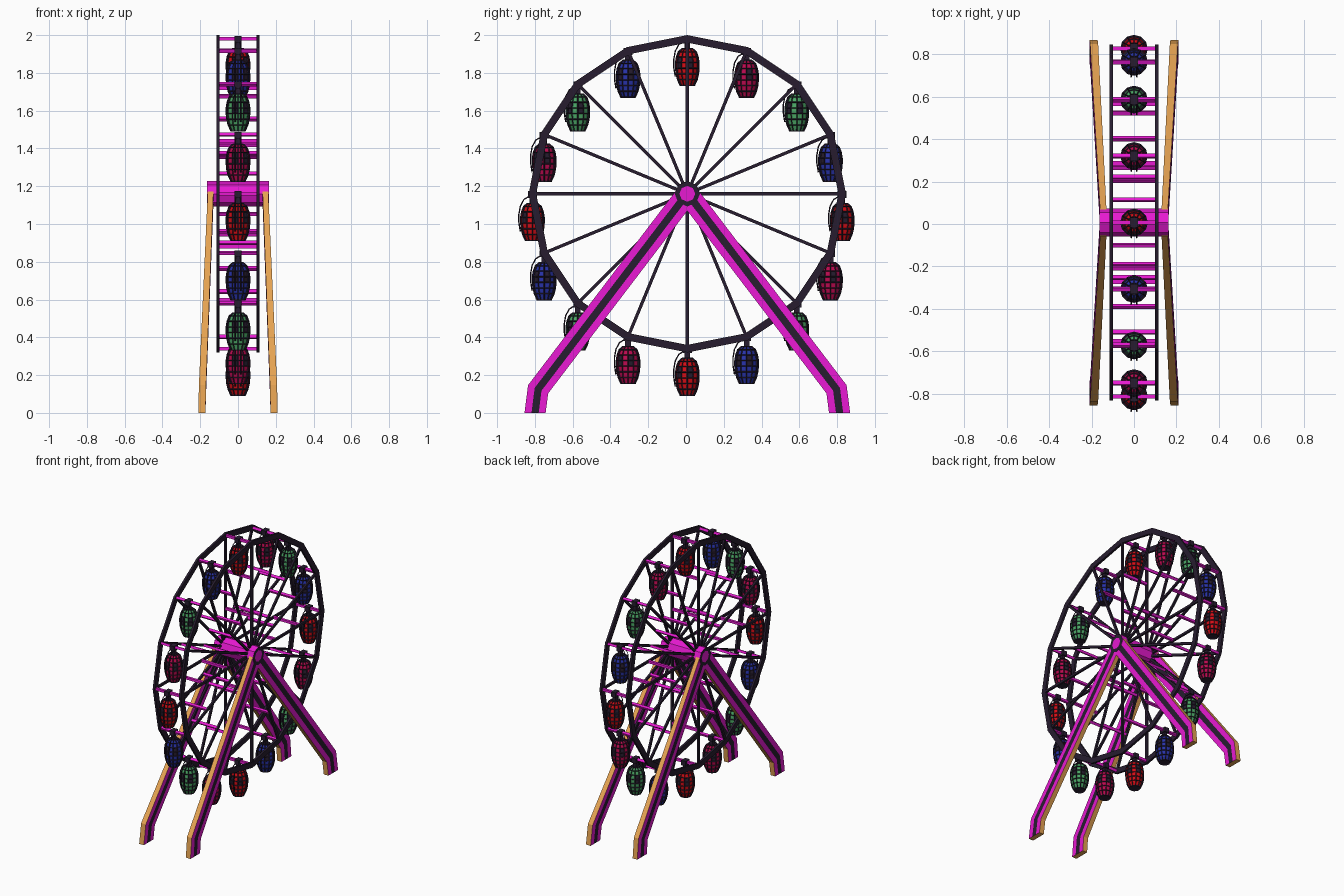
import bpy, bmesh, math
from mathutils import Matrix, Vector

if "Cube" in bpy.data.objects:
    bpy.data.objects.remove(bpy.data.objects["Cube"])

CY, CZ, N = 0.007, 1.160, 16      # wheel centre and side count
RP = 0.82                         # pivot radius


def mat(name, c):
    m = bpy.data.materials.new(name)
    m.diffuse_color = (*c, 1)
    m.use_nodes = True
    m.node_tree.nodes["Principled BSDF"].inputs["Base Color"].default_value = m.diffuse_color
    return m


MAGENTA = mat("magenta", (0.80, 0.010, 0.64))
DARK = mat("dark_plum", (0.020, 0.012, 0.028))
ORANGE = mat("orange", (0.80, 0.37, 0.085))
CABIN = [mat("red", (0.66, 0.004, 0.008)), mat("crimson", (0.50, 0.003, 0.08)),
         mat("green", (0.07, 0.38, 0.13)), mat("blue", (0.022, 0.033, 0.40))]


def to_mesh(name, bm, mats):
    bmesh.ops.recalc_face_normals(bm, faces=bm.faces[:])
    me = bpy.data.meshes.new(name)
    bm.to_mesh(me)
    bm.free()
    for m in mats:
        me.materials.append(m)
    return me


def add(name, me, loc=(0, 0, 0)):
    ob = bpy.data.objects.new(name, me)
    ob.location = loc
    bpy.context.collection.objects.link(ob)
    return ob


def polar(r, i):
    a = 2 * math.pi * i / N
    return CY + r * math.sin(a), CZ + r * math.cos(a)


def box(bm, loc, size, rx=0.0):
    M = Matrix.Translation(loc) @ Matrix.Rotation(rx, 4, 'X') @ Matrix.Diagonal((*size, 1))
    bmesh.ops.create_cube(bm, size=1, matrix=M)


# Two 16-sided rims with their spokes
for side, sx in (("left", -1), ("right", 1)):
    bm = bmesh.new()
    loops = []
    for i in range(N):
        loops.append([bm.verts.new((sx * x, *polar(r, i)))
                      for x, r in ((0.099, 0.80), (0.115, 0.80), (0.115, 0.84), (0.099, 0.84))])
    for i in range(N):
        a, b = loops[i], loops[(i + 1) % N]
        for k in range(4):
            bm.faces.new((a[k], a[(k + 1) % 4], b[(k + 1) % 4], b[k]))
    add(side + "_rim", to_mesh(side + "_rim", bm, [DARK]))
    bm = bmesh.new()
    for i in range(N):
        box(bm, (sx * 0.107, *polar(0.425, i)), (0.014, 0.017, 0.77), -2 * math.pi * i / N)
    add(side + "_spokes", to_mesh(side + "_spokes", bm, [DARK]))

# Cross rungs joining the rims and the spokes
bm = bmesh.new()
for r in (0.28, 0.56, RP):
    for i in range(N):
        box(bm, (0, *polar(r, i)), (0.204, 0.017, 0.019), -2 * math.pi * i / N)
add("rungs", to_mesh("rungs", bm, [MAGENTA]))

# Octagonal hub with a dark ring around each end face
bm = bmesh.new()
bmesh.ops.create_cone(bm, cap_ends=True, segments=8, radius1=0.067, radius2=0.067, depth=0.326,
                      matrix=Matrix.Translation((0, CY, CZ)) @ Matrix.Rotation(math.pi / 2, 4, 'Y'))
caps = [f for f in bm.faces if len(f.verts) == 8]
bmesh.ops.inset_individual(bm, faces=caps, thickness=0.025)
for f in bm.faces:
    if len(f.verts) == 4 and abs(f.calc_center_median().x) > 0.15:
        f.material_index = 1
add("hub", to_mesh("hub", bm, [MAGENTA, DARK]))

# Four bent legs: magenta sides, dark stripe, orange edges
PATH = [((0.018, 1.139), (0.795, 0.607), 0.145), ((0.79, 0.125), (0.95, 0.39), 0.188),
        ((0.806, 0.0), (1, 0), 0.191)]
OFFS = (-0.056, -0.019, 0.019, 0.056)
for sx in (-1, 1):
    for sy in (-1, 1):
        bm = bmesh.new()
        g = []
        for (y, z), n, x in PATH:
            t = 0.015 if z > 1 else 0.019
            g.append([[bm.verts.new((sx * (x + k * t), CY + sy * (y + n[0] * o), z + n[1] * o))
                       for o in OFFS] for k in (-1, 1)])

        def face(vs, m):
            bm.faces.new(vs).material_index = m
        for i in range(2):
            a, b = g[i], g[i + 1]
            for k in range(2):
                for j in range(3):
                    face((a[k][j], a[k][j + 1], b[k][j + 1], b[k][j]), 1 if j == 1 else 0)
            for j in (0, 3):
                face((a[0][j], a[1][j], b[1][j], b[0][j]), 2)
        for s in (g[0], g[2]):
            for j in range(3):
                face((s[0][j], s[0][j + 1], s[1][j + 1], s[1][j]), 2)
        name = ("left" if sx < 0 else "right") + ("_front_leg" if sy < 0 else "_back_leg")
        add(name, to_mesh(name, bm, [MAGENTA, DARK, ORANGE]))

# Barrel-shaped cabin, lathed below its pivot
PROFILE = [(0.026, -0.052), (0.045, -0.068), (0.055, -0.095), (0.060, -0.125), (0.060, -0.155),
           (0.057, -0.185), (0.050, -0.215), (0.036, -0.247)]
SEG = 12


def lathe(grow, windows):
    bm = bmesh.new()
    rows = [[bm.verts.new(((r + grow) * math.cos(2 * math.pi * s / SEG),
                           (r + grow) * math.sin(2 * math.pi * s / SEG), z)) for s in range(SEG)]
            for r, z in PROFILE]
    for i in range(len(rows) - 1):
        for s in range(SEG):
            t = (s + 1) % SEG
            f = bm.faces.new((rows[i][s], rows[i][t], rows[i + 1][t], rows[i + 1][s]))
            if windows and i in (2, 3) and s % 2 == 0:
                f.material_index = 1
    for row in (rows[0], rows[-1]):
        bm.faces.new(row).material_index = 1 if windows else 0
    return bm


bodies = [to_mesh("cabin_body", lathe(0, True), [m, DARK]) for m in CABIN]
cage_mesh = to_mesh("cabin_cage", lathe(0.001, False), [DARK])

# Hanger block and neck at the pivot
bm = bmesh.new()
box(bm, (0, 0, -0.004), (0.036, 0.048, 0.036))
box(bm, (0, 0, -0.038), (0.022, 0.03, 0.04))
hanger_mesh = to_mesh("cabin_hanger", bm, [DARK])

# Bowed door rails on the front side of each cabin
rail = bpy.data.curves.new("door_rails", 'CURVE')
rail.dimensions = '3D'
rail.bevel_depth = 0.0035
rail.bevel_resolution = 0
rail.materials.append(DARK)
for x in (-0.014, 0.014):
    sp = rail.splines.new('POLY')
    pts = [(-0.015, -0.012), (-0.045, -0.03), (-0.064, -0.065), (-0.072, -0.11),
           (-0.072, -0.15), (-0.064, -0.2)]
    sp.points.add(len(pts) - 1)
    for p, (y, z) in zip(sp.points, pts):
        p.co = (x, y, z, 1)

# Sixteen cabins around the wheel, colours repeating by four
for i in range(N):
    loc = (0, *polar(RP, i))
    add("cabin_body_%d" % i, bodies[i % 4], loc)
    cage = add("cabin_cage_%d" % i, cage_mesh, loc)
    w = cage.modifiers.new("bars", 'WIREFRAME')
    w.thickness = 0.009
    w.use_even_offset = False
    add("cabin_hanger_%d" % i, hanger_mesh, loc)
    add("cabin_door_rails_%d" % i, rail, loc)
